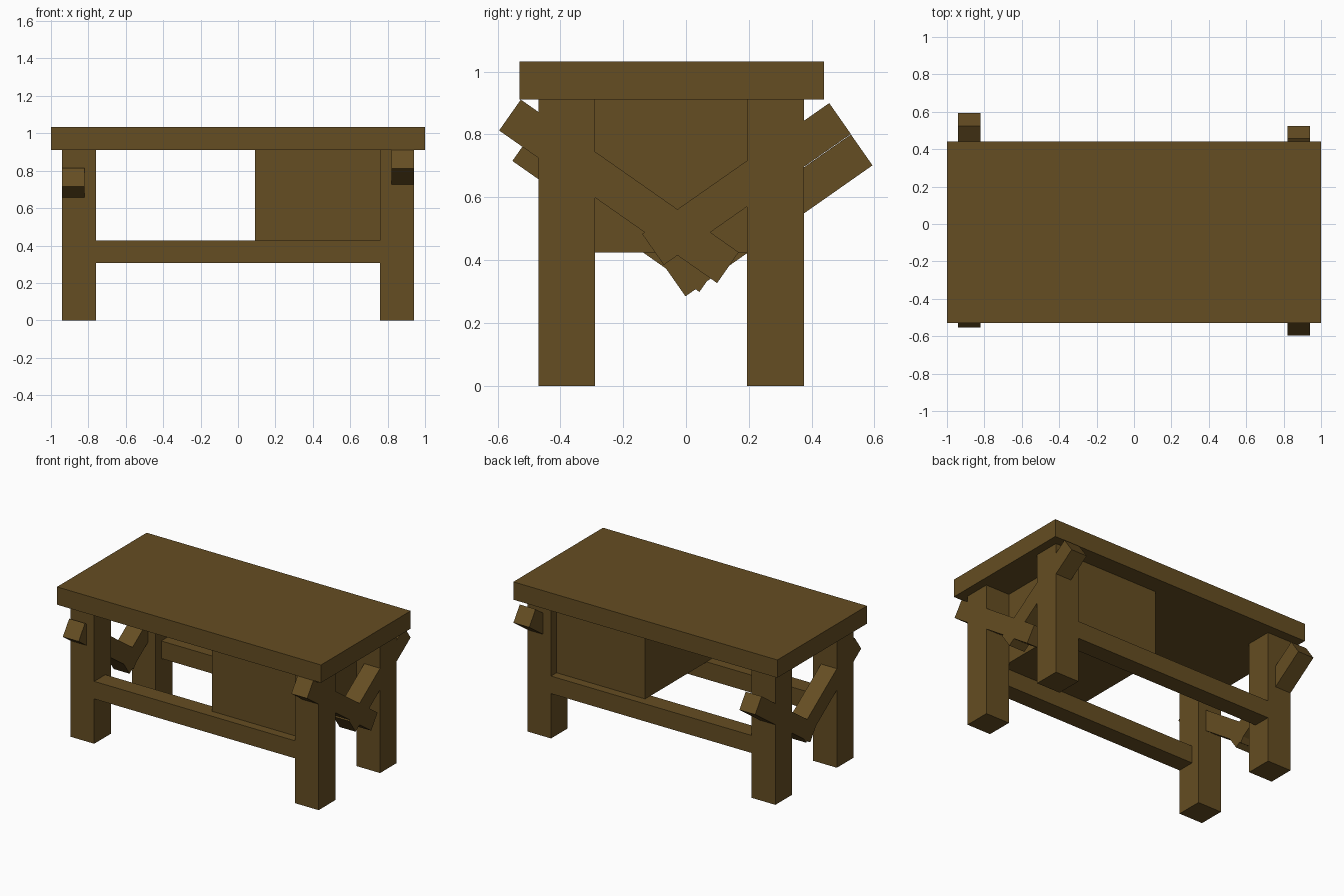
import bpy
import math
from mathutils import Matrix, Vector

if "Cube" in bpy.data.objects:
    bpy.data.objects.remove(bpy.data.objects["Cube"])

wood = bpy.data.materials.new("dark_brown_wood")
wood.diffuse_color = (0.13, 0.075, 0.016, 1)
wood.use_nodes = True
wood.node_tree.nodes["Principled BSDF"].inputs["Base Color"].default_value = wood.diffuse_color


def box(name, lo, hi):
    """Box between two opposite corners."""
    lo, hi = Vector(lo), Vector(hi)
    bpy.ops.mesh.primitive_cube_add(size=1, location=(lo + hi) / 2)
    ob = bpy.context.object
    ob.name = name
    ob.data.transform(Matrix.Diagonal((*(hi - lo), 1)))
    ob.data.materials.append(wood)
    return ob


def brace(name, x, y_top, z_top, length, side):
    """Square beam whose upper outer end corner is (y_top, z_top), sloping
    35 degrees down towards the middle; side is -1 at the front, 1 at the back."""
    ang = math.radians(35)
    along = Vector((0, -side * math.cos(ang), -math.sin(ang)))
    across = Vector((0, side * math.sin(ang), -math.cos(ang)))
    centre = Vector((x, y_top, z_top)) + along * length / 2 + across * 0.06
    ob = box(name, (-0.06, -length / 2, -0.06), (0.06, length / 2, 0.06))
    ob.location = centre
    ob.rotation_euler = (side * ang, 0, 0)


# Table top
box("table_top", (-1, -0.53, 0.911), (1, 0.44, 1.033))

# Four legs and the long stretchers flush with their outer faces
for label, y0, s0 in (("front", -0.47, -0.47), ("back", 0.195, 0.255)):
    for side, x0 in (("left", -0.94), ("right", 0.76)):
        box(f"{label}_{side}_leg", (x0, y0, 0), (x0 + 0.18, y0 + 0.18, 0.911))
    box(f"{label}_stretcher", (-0.76, s0, 0.307), (0.76, s0 + 0.12, 0.427))

# Cabinet under the right half
box("cabinet", (0.09, -0.41, 0.425), (0.76, 0.315, 0.911))

# Crossed diagonal braces at each end
brace("right_front_brace", 0.88, -0.526, 0.911, 0.847, -1)
brace("right_back_brace", 0.88, 0.456, 0.90, 0.727, 1)
brace("left_front_brace", -0.88, -0.484, 0.814, 0.727, -1)
brace("left_back_brace", -0.88, 0.525, 0.80, 0.727, 1)
